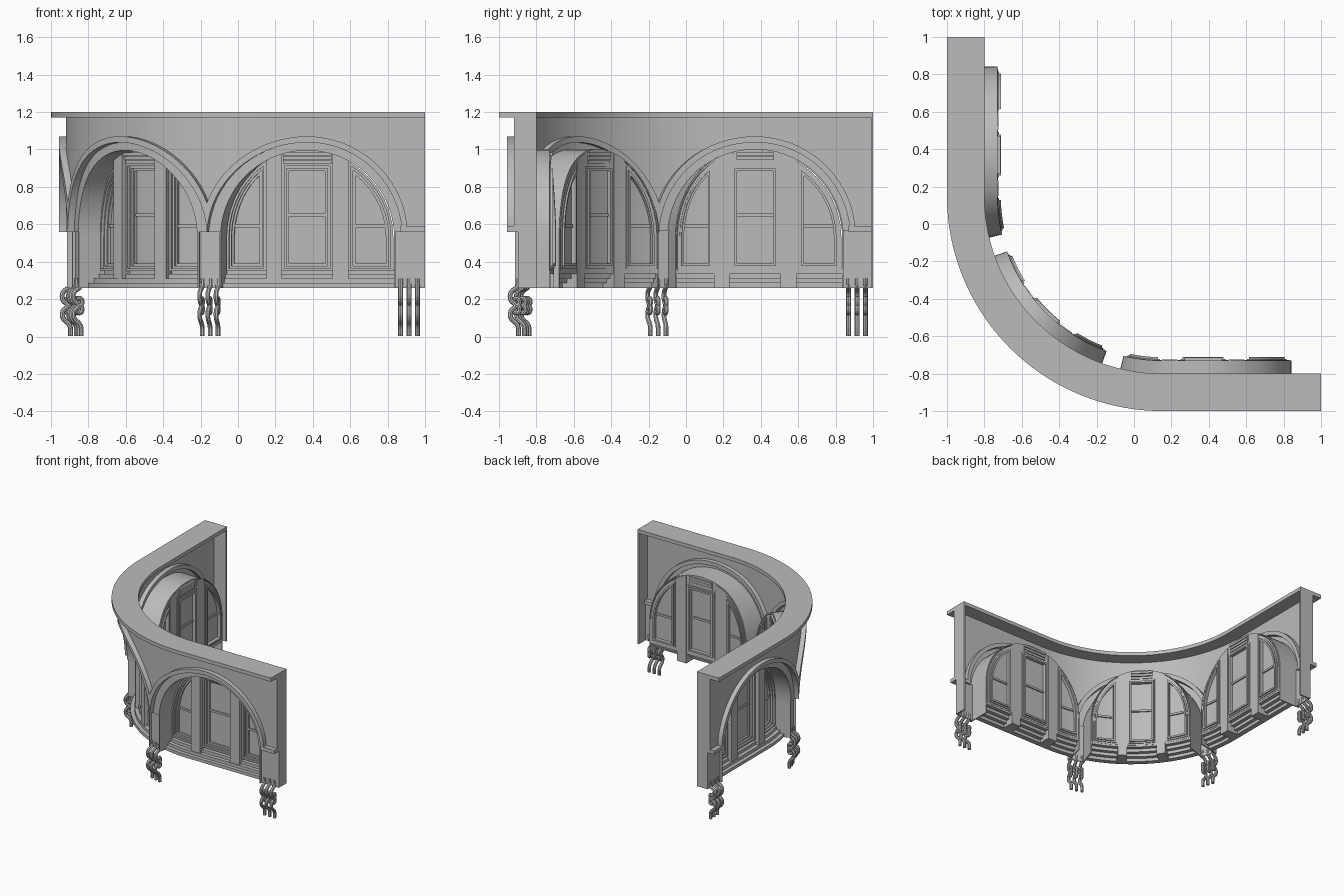
import bpy
import bmesh
from math import sin, cos, pi, sqrt

cube = bpy.data.objects.get("Cube")
if cube:
    bpy.data.objects.remove(cube)

stone = bpy.data.materials.new("grey stone")
stone.use_nodes = True
GREY = (0.5, 0.5, 0.5, 1)
stone.diffuse_color = GREY
stone.node_tree.nodes["Principled BSDF"].inputs["Base Color"].default_value = GREY

CEN = 0.15           # centre of the rounded corner, in x and y
REF = 1.07           # radius along which lengths are measured
HALF = REF * pi / 4  # half the length of the corner
END = HALF + 1 - CEN # distance from the corner's middle to either end
BAY = 1.06           # spacing of the arches
SPRING = 0.53        # height of the arch centres
RAD = 0.465          # radius of the openings
FLOOR = 0.26


def bend(s, d, z):
    """Place a point at length s along the wall, depth d and height z."""
    if s > HALF:
        return (CEN + s - HALF, d, z)
    if s < -HALF:
        return (d, CEN - s - HALF, z)
    a = -3 * pi / 4 + s / REF
    r = CEN - d
    return (CEN + r * cos(a), CEN + r * sin(a), z)


def add(name, mesh):
    mesh.materials.append(stone)
    bpy.context.collection.objects.link(bpy.data.objects.new(name, mesh))


def strip(name, a, b, d0, d1, closed=False):
    """Solid between two outlines in (s, z), from depth d0 to d1."""
    verts, faces = [], []
    for (s0, z0), (s1, z1) in zip(a, b):
        verts += [bend(s0, d0, z0), bend(s0, d1, z0), bend(s1, d1, z1), bend(s1, d0, z1)]
    n = len(a)
    for i in range(n if closed else n - 1):
        p, q = 4 * i, 4 * ((i + 1) % n)
        for k in range(4):
            m = (k + 1) % 4
            faces.append((p + k, p + m, q + m, q + k))
    if not closed:
        faces += [(3, 2, 1, 0), tuple(range(4 * n - 4, 4 * n))]
    mesh = bpy.data.meshes.new(name)
    mesh.from_pydata(verts, [], faces)
    add(name, mesh)


def spread(s0, s1, n=8):
    return [s0 + (s1 - s0) * i / n for i in range(n + 1)]


def box(name, s0, s1, z0, z1, d0, d1, n=8):
    ss = spread(s0, s1, n)
    strip(name, [(s, z0) for s in ss], [(s, z1) for s in ss], d0, d1)


def arch_z(s, r=RAD):
    return SPRING + sqrt(max(r * r - s * s, 0))


def under_arch(name, c, s0, s1, z0, d0, d1):
    """Block whose top follows the arch."""
    ss = spread(s0, s1)
    strip(name, [(c + s, z0) for s in ss], [(c + s, arch_z(s)) for s in ss], d0, d1)


def arch(c, r, foot, wide_left=1, wide_right=1, n=36):
    """Arch outline around c, with straight legs down to the foot."""
    pts = [(-r * cos(pi * i / n), SPRING + r * sin(pi * i / n)) for i in range(n + 1)]
    pts = [(-r, foot)] + [(s, max(z, foot)) for s, z in pts] + [(r, foot)]
    pts = [(s * (wide_left if s < 0 else wide_right), z) for s, z in pts]
    return [(c + max(-BAY / 2, min(BAY / 2, s)), z) for s, z in pts]


def pane(c, s0, s1, z0, z1, inset, n=10):
    """Bottom and top outlines of a window that follows the arch."""
    r = RAD - 0.004 - inset
    lo, hi = max(s0 + inset, -r), min(s1 - inset, r)
    mid, half = (lo + hi) / 2, (hi - lo) / 2
    ss = [mid - half * cos(pi * i / n) for i in range(n + 1)]
    bottom = [(c + s, z0 + inset) for s in ss]
    top = [(c + s, min(z1 - inset, arch_z(s, r))) for s in ss]
    return bottom, top


def window(c, s0, s1, z1, bar):
    z0 = 0.35

    def loop(inset):
        bottom, top = pane(c, s0, s1, z0, z1, inset)
        return bottom + top[::-1]
    for name, i0, i1, d0, d1 in (("window_casing", 0, 0.014, -0.795, -0.728),
                                 ("window_frame", 0.014, 0.026, -0.78, -0.722),
                                 ("window_sash", 0.026, 0.04, -0.765, -0.712)):
        strip(name, loop(i0), loop(i1), d0, d1, True)
    bottom, top = pane(c, s0, s1, z0, z1, 0.036)
    strip("window_glass", bottom, top, -0.75, -0.74)
    box("sash_bar", bottom[0][0], bottom[-1][0], bar - 0.008, bar + 0.008, -0.76, -0.73)


# Coping along the top
box("coping", -END, END, 1.17, 1.2, -1, -0.8, 72)

for c in (-BAY, 0, BAY):
    left = -END - c if c < 0 else -BAY / 2
    right = END - c if c > 0 else BAY / 2

    # Thin wall face above the arch
    ss = [left] + [-RAD * cos(pi * i / 36) for i in range(37)] + [right]
    strip("wall_face", [(c + s, max(0.56, arch_z(s))) for s in ss],
          [(c + s, 1.17) for s in ss], -0.92, -0.91)

    # Thin piers beside the opening
    for s0, s1 in ((left, -RAD), (RAD, right)):
        box("pier", c + s0, c + s1, FLOOR, 0.57, -0.897, -0.888, 3)

    # Vault lining, and an arch moulding that stands out on both sides of the wall
    strip("vault_lining", arch(c, RAD + 0.008, FLOOR), arch(c, RAD, FLOOR), -0.915, -0.73)
    wide = (1 if c < 0 else 1.045, 1 if c > 0 else 1.045)
    strip("arch_moulding", arch(c, 0.54, 0.56, *wide), arch(c, 0.508, 0.56, *wide),
          -0.957, -0.875)

    # Stepped sill, hollow behind
    for i in range(4):
        z = FLOOR + 0.025 * i
        d = -0.86 + 0.03 * i
        box("sill_step", c - RAD, c + RAD, z, z + 0.025, d, d + 0.04, 16)

    # Mullions
    for m in (-0.178, 0.178):
        under_arch("mullion", c, m - 0.042, m + 0.042, FLOOR, -0.825, -0.725)

    # Windows, one central and two curved at the side
    window(c, -0.136, 0.136, 0.925, 0.65)
    window(c, -RAD, -0.22, 1.2, 0.59)
    window(c, 0.22, RAD, 1.2, 0.59)

    # Header over the central window, stepped on both sides
    under_arch("header", c, -0.136, 0.136, 0.915, -0.795, -0.73)
    for i in range(3):
        z = 0.922 + 0.022 * i
        box("header_step", c - 0.13, c + 0.13, z, z + 0.018, -0.805 - 0.01 * i, -0.785)
        box("header_back_step", c - 0.1, c + 0.1, z, z + 0.018, -0.74, -0.722 + 0.004 * i)

# End plates and the impost strips beside them
for side in (-1, 1):
    def end_box(name, s0, s1, z0, z1, d0, d1):
        a, b = sorted((side * s0, side * s1))
        box(name, a, b, z0, z1, d0, d1, 1)
    end_box("end_plate", END - 0.012, END, FLOOR, 1.17, -0.895, -0.8)
    end_box("end_plate_upper", END - 0.012, END, 0.56, 1.17, -0.92, -0.88)
    end_box("impost", BAY + 0.5, END, 0.56, 0.59, -0.957, -0.875)

# Scrolled brackets under the piers
STEM = [(-0.893, 0.31), (-0.897, 0.27), (-0.936, 0.235), (-0.936, 0.195), (-0.912, 0.165),
        (-0.936, 0.135), (-0.936, 0.1), (-0.9, 0.06), (-0.895, 0.003)]
CURL = [(-0.912, 0.165), (-0.897, 0.168), (-0.89, 0.185), (-0.9, 0.203), (-0.922, 0.198)]
CURL_LOW = [(d, 0.33 - z) for d, z in CURL]


def bracket(s):
    curve = bpy.data.curves.new("bracket_path", "CURVE")
    curve.dimensions = "3D"
    curve.bevel_depth = 0.013
    curve.bevel_resolution = 2
    curve.resolution_u = 4
    curve.use_fill_caps = True
    for path in (STEM, CURL, CURL_LOW):
        spline = curve.splines.new("BEZIER")
        spline.bezier_points.add(len(path) - 1)
        for point, (d, z) in zip(spline.bezier_points, path):
            point.co = bend(s, d, z)
            point.handle_left_type = point.handle_right_type = "AUTO"
    temp = bpy.data.objects.new("bracket_path", curve)
    bpy.context.collection.objects.link(temp)
    bpy.context.view_layer.update()
    mesh = bpy.data.meshes.new_from_object(
        temp.evaluated_get(bpy.context.evaluated_depsgraph_get()))
    bpy.data.objects.remove(temp)
    add("bracket", mesh)


for pier in (-BAY - 0.545, -BAY / 2, BAY / 2, BAY + 0.545):
    for k in (-1, 0, 1):
        bracket(pier + 0.045 * k)

# Consistent normals, and smooth curves with sharp corners
bpy.ops.object.select_all(action="DESELECT")
for obj in bpy.context.collection.objects:
    if obj.type == "MESH" and stone.name in obj.data.materials:
        bm = bmesh.new()
        bm.from_mesh(obj.data)
        bmesh.ops.recalc_face_normals(bm, faces=bm.faces)
        bm.to_mesh(obj.data)
        bm.free()
        obj.select_set(True)
        bpy.context.view_layer.objects.active = obj
bpy.ops.object.shade_smooth_by_angle(angle=pi / 6)
